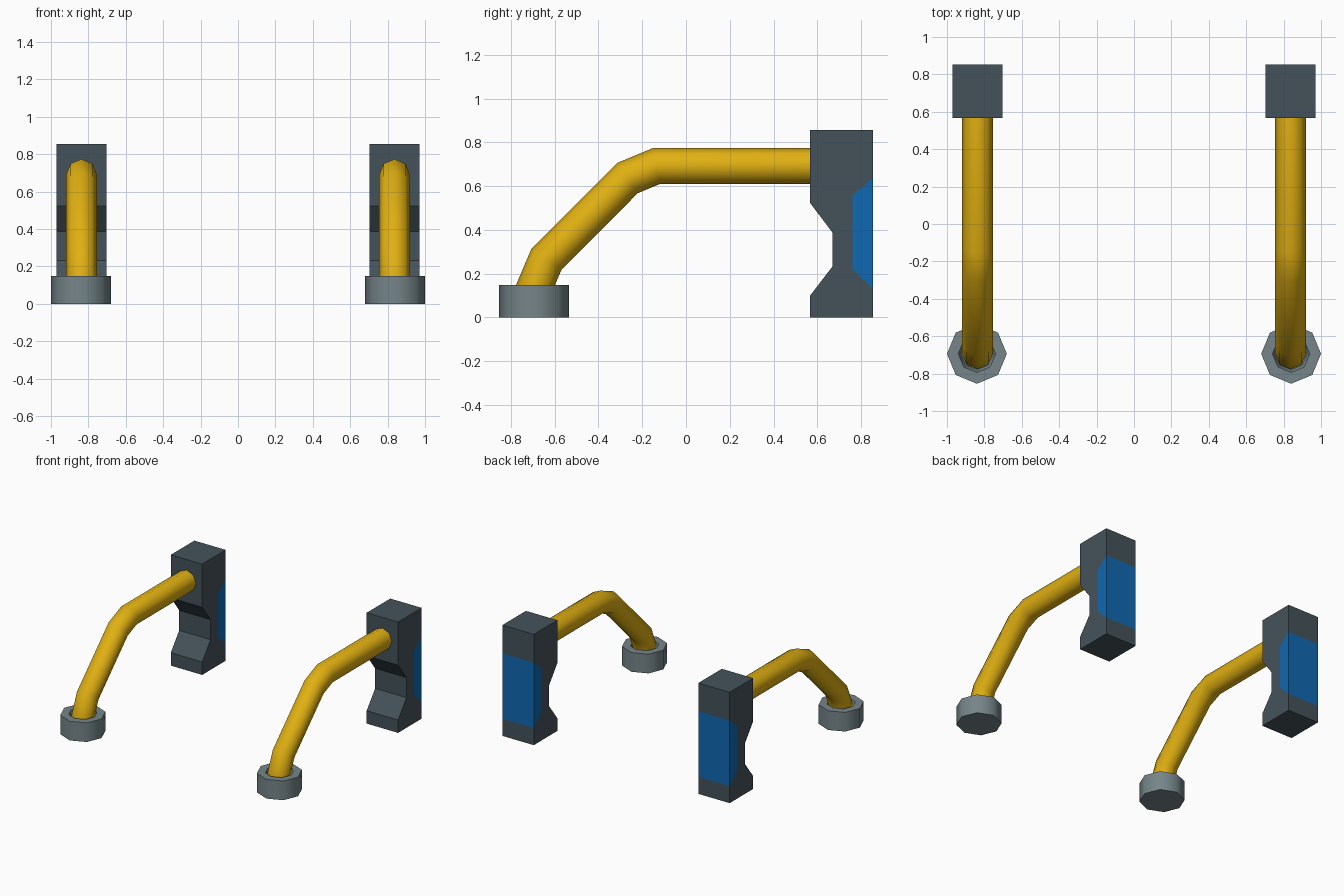
import bpy, bmesh, math
from mathutils import Vector

if "Cube" in bpy.data.objects:
    bpy.data.objects.remove(bpy.data.objects["Cube"])

def material(name, rgb):
    m = bpy.data.materials.new(name)
    m.diffuse_color = (*rgb, 1)
    m.use_nodes = True
    m.node_tree.nodes["Principled BSDF"].inputs["Base Color"].default_value = m.diffuse_color
    return m

SLATE = material("dark slate", (0.058, 0.086, 0.102))
BLUE = material("blue", (0.005, 0.140, 0.445))
YELLOW = material("yellow", (0.745, 0.434, 0.006))
GREY = material("grey", (0.180, 0.235, 0.250))

def finish(bm, name, mats, smooth=None):
    bmesh.ops.recalc_face_normals(bm, faces=bm.faces)
    mesh = bpy.data.meshes.new(name)
    bm.to_mesh(mesh)
    bm.free()
    obj = bpy.data.objects.new(name, mesh)
    bpy.context.collection.objects.link(obj)
    for m in mats:
        mesh.materials.append(m)
    if smooth:
        bpy.ops.object.select_all(action='DESELECT')
        obj.select_set(True)
        bpy.context.view_layer.objects.active = obj
        bpy.ops.object.shade_smooth_by_angle(angle=math.radians(smooth))
    return obj

def bridge_rings(bm, rings):
    for a, b in zip(rings, rings[1:]):
        for i in range(len(a)):
            j = (i + 1) % len(a)
            bm.faces.new((a[i], a[j], b[j], b[i]))

def post(name, cx):
    # notched upright block with a blue wrap-around panel at the back
    outline = [(0.567, 0), (0.567, 0.10), (0.669, 0.233), (0.669, 0.388),
               (0.567, 0.523), (0.567, 0.856), (0.854, 0.856),
               (0.854, 0.637), (0.854, 0.132), (0.854, 0)]
    inner = [(0.76, 0.222), (0.76, 0.557)]
    bm = bmesh.new()
    sides = [[bm.verts.new((cx + dx, y, z)) for y, z in outline + inner]
             for dx in (-0.134, 0.134)]
    for s in sides:
        bm.faces.new([s[i] for i in (0, 1, 2, 3, 4, 5, 6, 7, 11, 10, 8, 9)])
        bm.faces.new([s[i] for i in (7, 8, 10, 11)]).material_index = 1
    a, b = sides
    n = len(outline)
    for i in range(n):
        j = (i + 1) % n
        f = bm.faces.new((a[i], a[j], b[j], b[i]))
        f.material_index = 1 if i == 7 else 0
    return finish(bm, name, [SLATE, BLUE])

def tube(name, cx, path, r=0.082, n=8):
    # bent rail, mitred at each corner
    pts = [Vector((0, y, z)) for y, z in path]
    dirs = [(q - p).normalized() for p, q in zip(pts, pts[1:])]
    bm = bmesh.new()
    rings = []
    for k, p in enumerate(pts):
        d0, d1 = dirs[max(k - 1, 0)], dirs[min(k, len(dirs) - 1)]
        t = (d0 + d1).normalized()
        up = Vector((0, -t.z, t.y)) / t.dot(d0)
        rings.append([bm.verts.new(p + Vector((cx, 0, 0))
                      + Vector((1, 0, 0)) * r * math.cos(2 * math.pi * i / n)
                      + up * r * math.sin(2 * math.pi * i / n)) for i in range(n)])
    bridge_rings(bm, rings)
    bm.faces.new(rings[0])
    bm.faces.new(rings[-1])
    return finish(bm, name, [YELLOW], 60)

def socket(name, cx, cy, n=8):
    # octagonal foot with a shallow recess around the rail
    profile = [(0.16, 0), (0.16, 0.148), (0.10, 0.148), (0.085, 0.10)]
    bm = bmesh.new()
    rings = [[bm.verts.new((cx + r * math.cos(2 * math.pi * i / n),
                            cy + r * math.sin(2 * math.pi * i / n), z))
              for i in range(n)] for r, z in profile]
    bridge_rings(bm, rings)
    bm.faces.new(rings[0])
    bm.faces.new(rings[-1])
    return finish(bm, name, [GREY], 50)

PATH = [(-0.694, 0.06), (-0.694, 0.133), (-0.638, 0.265),
        (-0.267, 0.637), (-0.135, 0.692), (0.60, 0.692)]

for label, s in (("left", -1), ("right", 1)):
    post(label + "_post", s * 0.837)
    tube(label + "_rail", s * 0.837, PATH)
    socket(label + "_foot", s * 0.84, -0.694)
